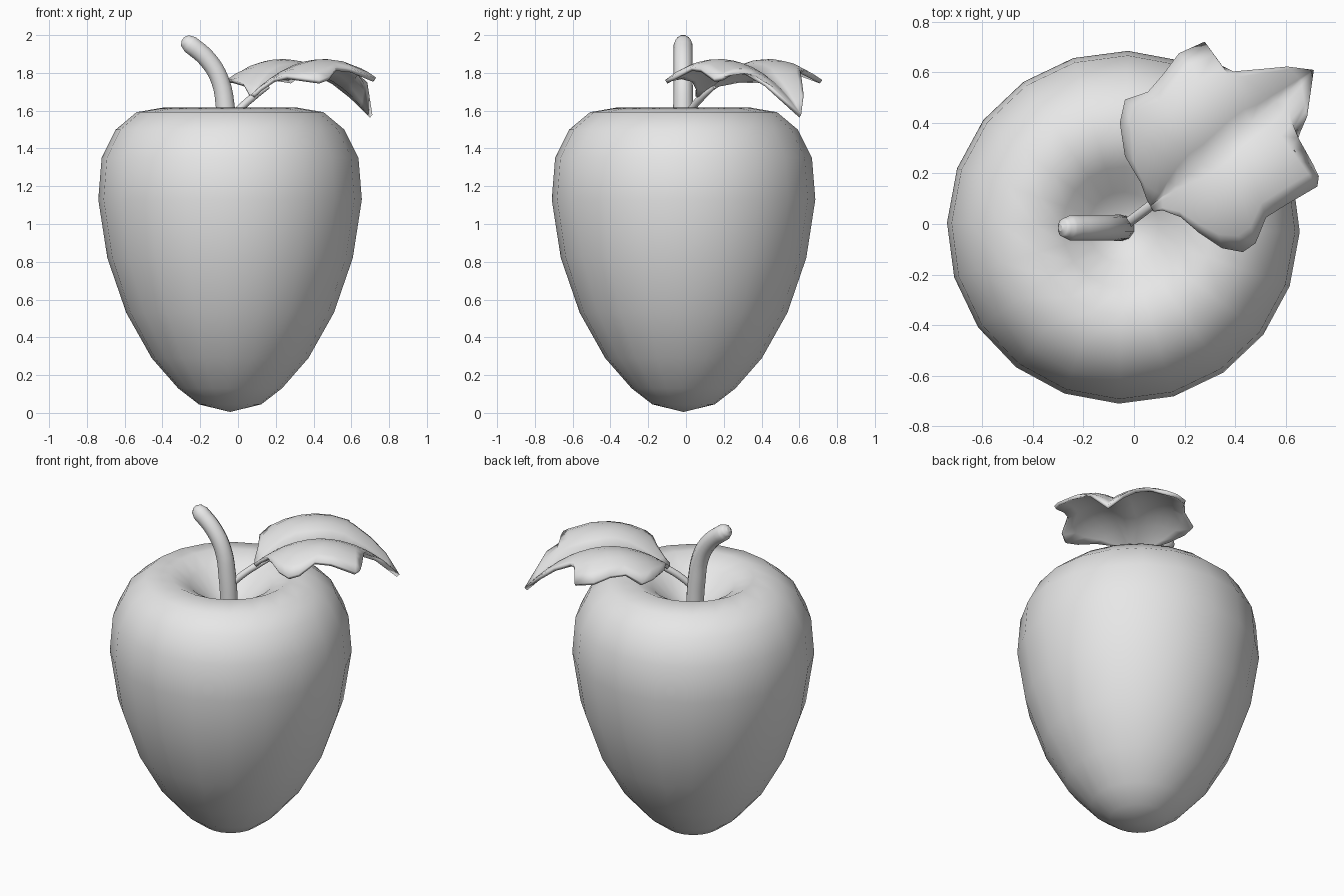
import bpy, bmesh, math
from mathutils import Vector

cube = bpy.data.objects.get("Cube")
if cube:
    bpy.data.objects.remove(cube, do_unlink=True)

grey = bpy.data.materials.new("plain_grey")
grey.use_nodes = True
grey.diffuse_color = (0.8, 0.8, 0.8, 1)
grey.node_tree.nodes["Principled BSDF"].inputs["Base Color"].default_value = (0.8, 0.8, 0.8, 1)


def add_mesh(name, bm):
    """Turn a bmesh into a smooth shaded object."""
    bmesh.ops.remove_doubles(bm, verts=bm.verts, dist=1e-5)
    bmesh.ops.recalc_face_normals(bm, faces=bm.faces)
    for f in bm.faces:
        f.smooth = True
    me = bpy.data.meshes.new(name)
    bm.to_mesh(me)
    bm.free()
    me.materials.append(grey)
    ob = bpy.data.objects.new(name, me)
    bpy.context.collection.objects.link(ob)
    return ob


def add_tube(name, depth, points):
    """Round tube along points (x, y, z, radius factor)."""
    cu = bpy.data.curves.new(name, 'CURVE')
    cu.dimensions = '3D'
    cu.bevel_depth = depth
    cu.bevel_resolution = 3
    cu.resolution_u = 4
    cu.use_fill_caps = True
    sp = cu.splines.new('BEZIER')
    sp.bezier_points.add(len(points) - 1)
    for bp, (x, y, z, r) in zip(sp.bezier_points, points):
        bp.co = (x, y, z)
        bp.radius = r
        bp.handle_left_type = bp.handle_right_type = 'AUTO'
    cu.materials.append(grey)
    ob = bpy.data.objects.new(name, cu)
    bpy.context.collection.objects.link(ob)
    return ob


# Fruit body: 20-sided lathe with a pointed base and a dimpled top
SIDES = 20
profile = [(0, 0.005), (0.165, 0.045), (0.275, 0.13), (0.415, 0.29), (0.55, 0.53),
           (0.65, 0.82), (0.698, 1.13), (0.68, 1.35), (0.605, 1.50), (0.495, 1.592),
           (0.35, 1.617), (0.24, 1.56), (0.14, 1.47), (0.06, 1.42), (0, 1.41)]
bm = bmesh.new()
rings = []
for r, z in profile:
    ring = []
    for i in range(SIDES):
        a = 2 * math.pi * i / SIDES - math.radians(1.5)
        ring.append(bm.verts.new((-0.042 + r * math.cos(a), -0.013 + r * math.sin(a), z)))
    rings.append(ring)
for lo, hi in zip(rings, rings[1:]):
    for i in range(SIDES):
        j = (i + 1) % SIDES
        bm.faces.new((lo[i], lo[j], hi[j], hi[i]))
add_mesh("fruit_body", bm)

# Stem: bent tube with a rounded tip
add_tube("stem", 0.053, [
    (-0.05, -0.015, 1.40, 1.0), (-0.065, -0.015, 1.60, 1.0), (-0.095, -0.015, 1.76, 0.95),
    (-0.16, -0.015, 1.87, 0.95), (-0.252, -0.015, 1.95, 0.95),
    (-0.28, -0.015, 1.971, 0.7), (-0.292, -0.015, 1.98, 0.25)])

# Leaf stalk
add_tube("leaf_stalk", 0.02, [
    (-0.05, -0.015, 1.54, 1.0), (0.01, 0.03, 1.61, 1.0),
    (0.075, 0.08, 1.668, 1.0), (0.16, 0.15, 1.725, 0.5)])

# Leaf: lobed outline on each side of an arched midrib, each half bulging upward
TIP = (0.705, 0.605)
left_edge = [(0.055, 0.10), (0.03, 0.17), (-0.03, 0.27), (-0.05, 0.40), (-0.03, 0.49),
             (0.06, 0.52), (0.12, 0.59), (0.18, 0.67), (0.28, 0.715), (0.34, 0.62),
             (0.39, 0.60), (0.50, 0.61), (0.60, 0.62), TIP]
right_edge = [(0.085, 0.05), (0.12, 0.055), (0.19, 0.03), (0.26, -0.03), (0.35, -0.09),
              (0.43, -0.105), (0.48, -0.07), (0.52, 0.03), (0.60, 0.08), (0.72, 0.15),
              (0.725, 0.19), (0.63, 0.29), (0.68, 0.42), TIP]
rib_start, rib_end = Vector((0.07, 0.075)), Vector(TIP)
axis = (rib_end - rib_start).normalized()
ACROSS = 6


def leaf_point(p):
    u = p.dot(axis)
    v = abs((p - rib_start).cross(axis)) if hasattr(p, "cross") else 0
    rib = 1.67 + 0.35 * (u - 0.1) - 1.095 * (u - 0.1) * (u - 0.5)
    return (p.x, p.y, rib + 0.6 * v - 1.75 * v * v)


bm = bmesh.new()
for edge in (left_edge, right_edge):
    rows = []
    for i, e in enumerate(edge):
        rib = rib_start.lerp(rib_end, i / (len(edge) - 1))
        rows.append([bm.verts.new(leaf_point(rib.lerp(Vector(e), k / ACROSS)))
                     for k in range(ACROSS + 1)])
    for a, b in zip(rows, rows[1:]):
        for k in range(ACROSS):
            bm.faces.new((a[k], a[k + 1], b[k + 1], b[k]))
bmesh.ops.dissolve_degenerate(bm, dist=1e-5, edges=bm.edges)
leaf = add_mesh("leaf", bm)
solid = leaf.modifiers.new("thickness", 'SOLIDIFY')
solid.thickness = 0.022
solid.offset = 0
